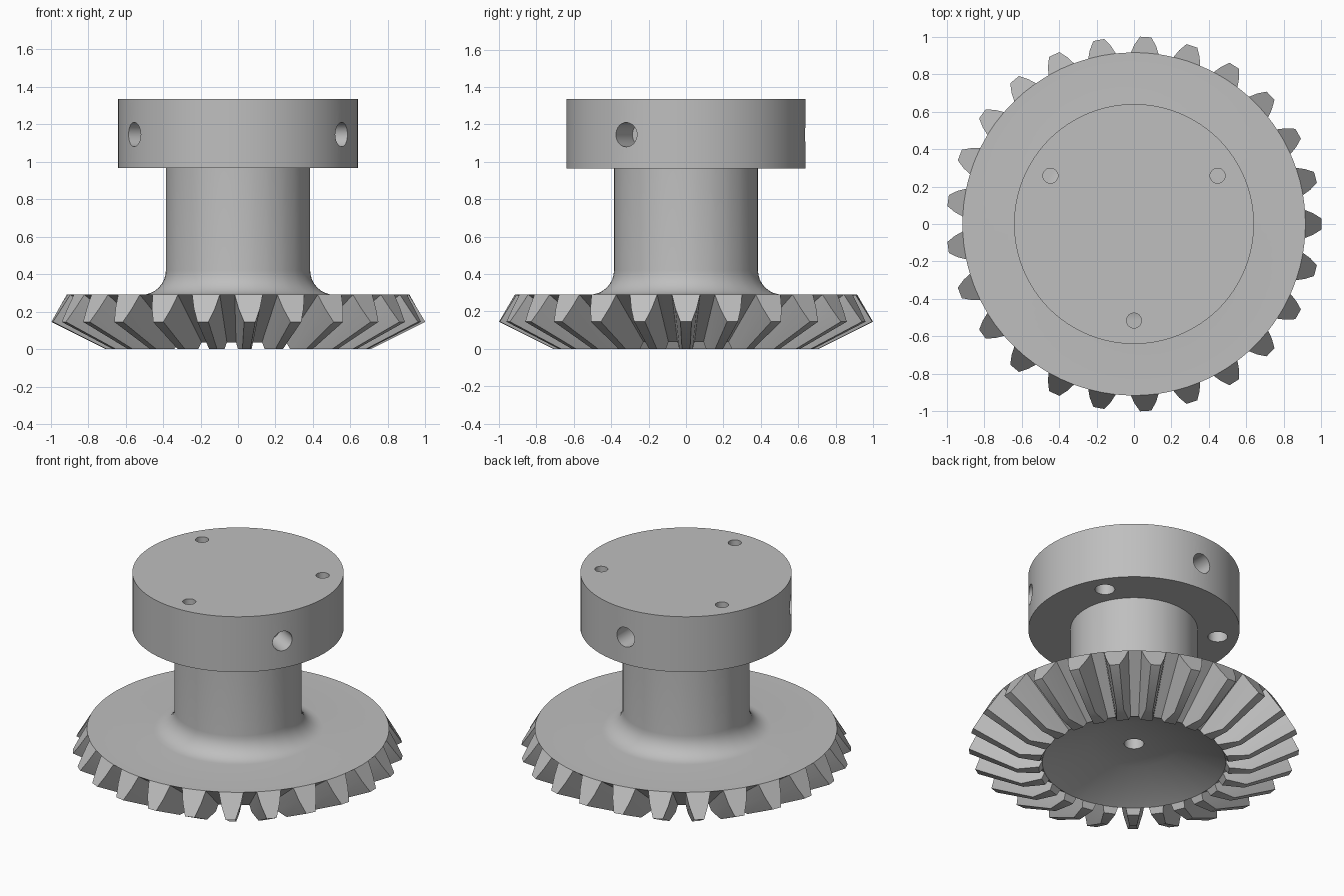
import bpy, bmesh, math
from mathutils import Vector, Matrix

cube = bpy.data.objects.get("Cube")
if cube:
    bpy.data.objects.remove(cube, do_unlink=True)

steel = bpy.data.materials.new("grey_steel")
GREY = (0.52, 0.52, 0.52, 1)
steel.diffuse_color = GREY
steel.use_nodes = True
steel.node_tree.nodes["Principled BSDF"].inputs["Base Color"].default_value = GREY

TEETH = 25
PITCH = math.tau / TEETH
APEX = Vector((0, 0, -0.355))       # common apex of tip and root cones
ROOT, TIP = (0.915, 0.29), (1.0, 0.145)
SMALL = 0.607                       # inner end of the teeth, scaled to the apex
FLANK = [(0.082, 0), (0.06, 0.5), (0.03, 1)]   # half angle, height on the tooth


def finish(bm, name):
    bmesh.ops.recalc_face_normals(bm, faces=bm.faces)
    mesh = bpy.data.meshes.new(name)
    bm.to_mesh(mesh)
    bm.free()
    obj = bpy.data.objects.new(name, mesh)
    bpy.context.collection.objects.link(obj)
    mesh.materials.append(steel)
    return obj


def smooth(obj):
    bpy.ops.object.select_all(action='DESELECT')
    obj.select_set(True)
    bpy.context.view_layer.objects.active = obj
    bpy.ops.object.shade_smooth_by_angle(angle=math.radians(28))


def polar(r, a, z):
    return Vector((r * math.cos(a), r * math.sin(a), z))


# Bevel gear, shaft and bore as one body
bm = bmesh.new()
half = FLANK[0][0]
ring_angles = [i * PITCH + a for i in range(TEETH) for a in (-half, 0, half, PITCH / 2)]
COUNT = len(ring_angles)


def ring(r, z):
    return [bm.verts.new(polar(r, a, z)) for a in ring_angles]


def bridge(a, b):
    for i in range(COUNT):
        j = (i + 1) % COUNT
        bm.faces.new((a[i], a[j], b[j], b[i]))


def to_small(p):
    return APEX + (p - APEX) * SMALL


large_ring = ring(*ROOT)
small = to_small(Vector((ROOT[0], 0, ROOT[1])))
small_ring = ring(small.x, small.z)

# Teeth and the root lands between them
for i in range(TEETH):
    k = 4 * i
    ends = []
    for base, shrink in ((large_ring, False), (small_ring, True)):
        row = [base[k]]
        for side, steps in ((-1, FLANK[1:]), (1, FLANK[:0:-1])):
            for a, t in steps:
                p = polar(ROOT[0] + (TIP[0] - ROOT[0]) * t, i * PITCH + side * a,
                          ROOT[1] + (TIP[1] - ROOT[1]) * t)
                row.append(bm.verts.new(to_small(p) if shrink else p))
        row.append(base[k + 2])
        bm.faces.new(row + [base[k + 1]])
        ends.append(row + [base[k + 3], base[(k + 4) % COUNT]])
    big, lil = ends
    for n in range(len(big) - 1):
        bm.faces.new((big[n], big[n + 1], lil[n + 1], lil[n]))

# Upper side: flat disc, fillet and shaft
FILLET = 0.13
SHAFT = 0.385
profile = []
for n in range(9):
    a = n / 8 * math.pi / 2
    profile.append((SHAFT + FILLET * (1 - math.sin(a)), ROOT[1] + FILLET * (1 - math.cos(a))))
profile.append((SHAFT, 1.0))
last = large_ring
for r, z in profile:
    new = ring(r, z)
    bridge(last, new)
    last = new
bm.faces.new(last)

# Lower side: dished face and blind bore
last = small_ring
for r, z in ((0.27, 0.16), (0.06, 0.165), (0.06, 0.7)):
    new = ring(r, z)
    bridge(last, new)
    last = new
bm.faces.new(last)

# Trim the inner tooth ends flat at the ground
bmesh.ops.bisect_plane(bm, geom=bm.verts[:] + bm.edges[:] + bm.faces[:],
                       plane_co=(0, 0, 0), plane_no=(0, 0, 1), clear_inner=True)
bmesh.ops.holes_fill(bm, edges=[e for e in bm.edges if e.is_boundary], sides=0)
smooth(finish(bm, "bevel_gear_with_shaft"))


# Collar with drilled holes
def cylinder(name, radius, depth, matrix, segments=32):
    b = bmesh.new()
    bmesh.ops.create_cone(b, cap_ends=True, segments=segments, radius1=radius,
                          radius2=radius, depth=depth, matrix=matrix)
    return finish(b, name)


LOW, HIGH, RADIUS = 0.965, 1.335, 0.64
collar = cylinder("collar", RADIUS, HIGH - LOW,
                  Matrix.Translation((0, 0, (LOW + HIGH) / 2)), 128)
cutters = []
for n in range(3):
    a = math.radians(30 + 120 * n)
    spot = polar(0.515, a, 0)
    up = Vector((0, 0, 1))
    cutters.append(cylinder("screw_hole_cutter", 0.04, 0.6, Matrix.Translation(spot + up * 1.2)))
    cutters.append(cylinder("counterbore_cutter", 0.06, 0.3, Matrix.Translation(spot + up * LOW)))
    b = a + math.radians(60)
    turn = Matrix.Rotation(b, 4, 'Z') @ Matrix.Rotation(math.pi / 2, 4, 'Y')
    cutters.append(cylinder("radial_hole_cutter", 0.065, 0.36,
                            Matrix.Translation(polar(RADIUS, b, 1.145)) @ turn))
bpy.context.view_layer.objects.active = collar
for c in cutters:
    c.hide_render = True
    mod = collar.modifiers.new("drill", 'BOOLEAN')
    mod.operation = 'DIFFERENCE'
    mod.solver = 'EXACT'
    mod.object = c
    bpy.ops.object.modifier_apply(modifier=mod.name)
for c in cutters:
    bpy.data.objects.remove(c, do_unlink=True)
smooth(collar)
